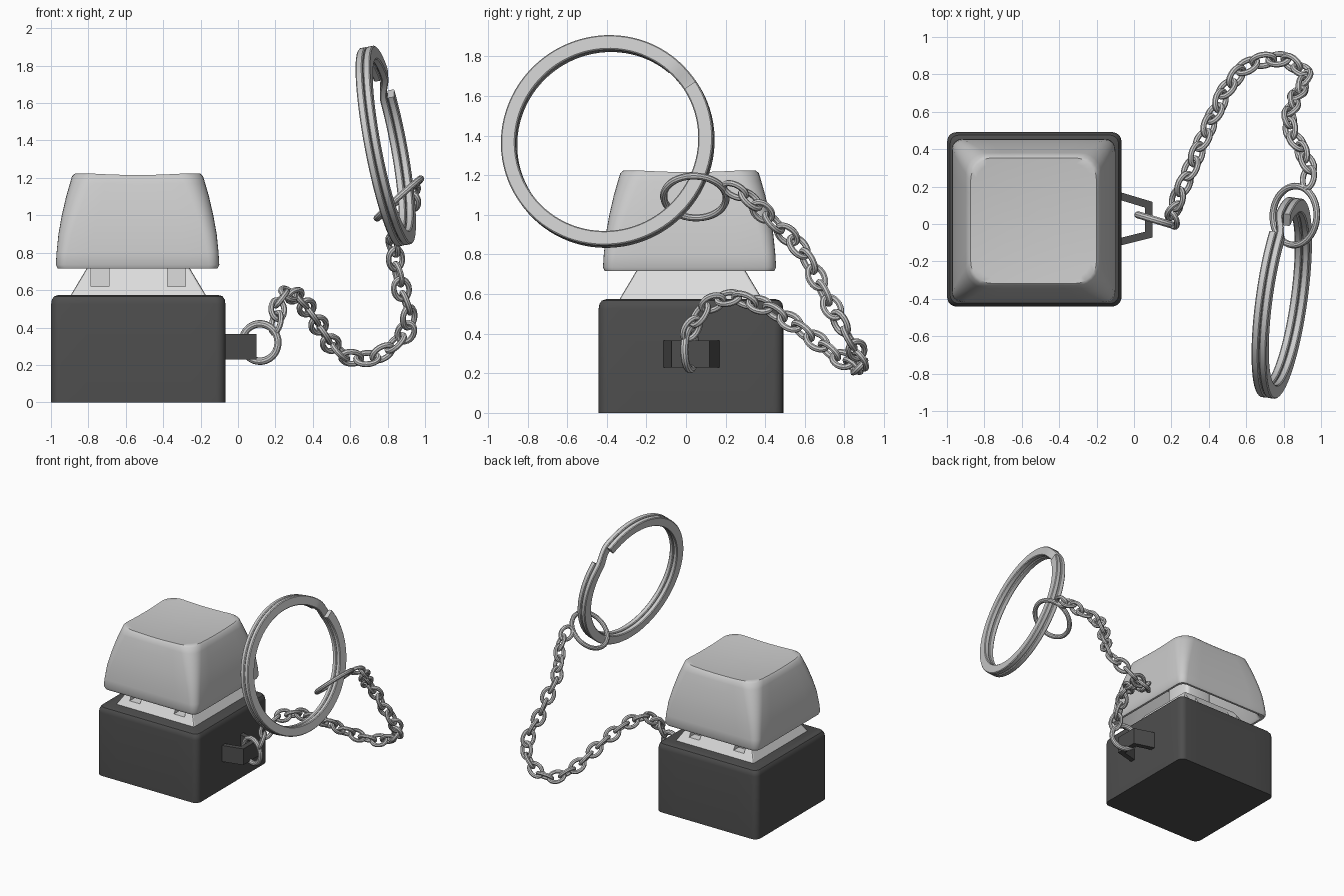
import bpy, bmesh
from math import pi, sin, cos, radians
from mathutils import Vector

cube = bpy.data.objects.get("Cube")
if cube:
    bpy.data.objects.remove(cube)


def material(name, value):
    m = bpy.data.materials.new(name)
    m.use_nodes = True
    colour = (value, value, value, 1)
    m.diffuse_color = colour
    m.node_tree.nodes["Principled BSDF"].inputs["Base Color"].default_value = colour
    return m


DARK = material("dark plastic", 0.075)
CAP = material("light grey plastic", 0.6)
CLEAR = material("pale plastic", 0.72)
METAL = material("steel grey", 0.6)


def loft(bm, rings, loop=False, caps=True):
    """Skin a list of closed rings; loop joins the last ring to the first."""
    rows = [[bm.verts.new(p) for p in ring] for ring in rings]
    n = len(rows[0])
    pairs = list(zip(rows, rows[1:])) + ([(rows[-1], rows[0])] if loop else [])
    for a, b in pairs:
        for i in range(n):
            j = (i + 1) % n
            bm.faces.new((a[i], a[j], b[j], b[i]))
    if caps and not loop:
        bm.faces.new(rows[0])
        bm.faces.new(rows[-1])


def finish(name, bm, mat, smooth=35):
    bmesh.ops.recalc_face_normals(bm, faces=bm.faces)
    mesh = bpy.data.meshes.new(name)
    bm.to_mesh(mesh)
    bm.free()
    mesh.materials.append(mat)
    obj = bpy.data.objects.new(name, mesh)
    bpy.context.collection.objects.link(obj)
    bpy.ops.object.select_all(action="DESELECT")
    obj.select_set(True)
    bpy.context.view_layer.objects.active = obj
    if smooth:
        bpy.ops.object.shade_smooth_by_angle(angle=radians(smooth))
    return obj


def rounded_square(centre, half, radius, z, steps=6, side=6):
    """Rounded square ring, with extra points along each straight side."""
    pts = []
    k = half - radius
    for q in range(4):
        a0 = q * pi / 2
        cx, cy = [(k, k), (-k, k), (-k, -k), (k, -k)][q]
        for i in range(steps + 1):
            a = a0 + i / steps * pi / 2
            pts.append(Vector((cx + radius * cos(a), cy + radius * sin(a), 0)))
        nx, ny = [(-k, k), (-k, -k), (k, -k), (k, k)][q]
        last = pts[-1]
        end = Vector((nx, ny, 0)) + radius * Vector((cos(a0 + pi / 2), sin(a0 + pi / 2), 0))
        pts += [last.lerp(end, i / side) for i in range(1, side)]
    shift = Vector((centre[0], centre[1], 0))
    return [p + shift + Vector((0, 0, z(p) if callable(z) else z)) for p in pts]


def sweep_oval(bm, centre, u, v, a, b, wire, segs=28, sides=10):
    """Round wire bent into an oval in the plane of u and v."""
    n = u.cross(v)
    rings = []
    for i in range(segs):
        t = 2 * pi * i / segs
        p = centre + u * a * cos(t) + v * b * sin(t)
        out = (u * b * cos(t) + v * a * sin(t)).normalized()
        rings.append([p + wire * (out * cos(s) + n * sin(s))
                      for s in (2 * pi * k / sides for k in range(sides))])
    loft(bm, rings, loop=True)


# Base block, rounded on its upright and top edges
MID = (-0.533, 0.025)
bm = bmesh.new()
loft(bm, [rounded_square(MID, h, r, z) for h, r, z in
          [(.466, .05, 0), (.466, .05, .525), (.462, .05, .55), (.45, .045, .567), (.425, .04, .575)]])
finish("base_block", bm, DARK)

# Switch housing: a tapered block with four notches
bm = bmesh.new()
loft(bm, [rounded_square(MID, h, .012, z, 2, 1) for h, z in [(.363, .57), (.25, .76)]])
housing = finish("switch_housing", bm, CLEAR, 0)
bm = bmesh.new()
for sx in (-1, 1):
    for sy in (-1, 1):
        box = bmesh.ops.create_cube(bm, size=1)["verts"]
        bmesh.ops.scale(bm, vec=(.096, .14, .16), verts=box)
        bmesh.ops.translate(bm, vec=(MID[0] + sx * .205, MID[1] + sy * .335, .70), verts=box)
cutter = finish("notch_cutter", bm, CLEAR, 0)
cutter.hide_render = True
bpy.context.view_layer.objects.active = housing
cut = housing.modifiers.new("notches", "BOOLEAN")
cut.object = cutter
cut.operation = "DIFFERENCE"
bpy.ops.object.modifier_apply(modifier=cut.name)
bpy.data.objects.remove(cutter)

# Stem between the housing and the keycap
bm = bmesh.new()
loft(bm, [rounded_square(MID, .12, .03, z, 3, 1) for z in (.74, 1.12)])
finish("switch_stem", bm, CLEAR)

# Keycap: hollow shell with bulging sides and a dished top
CAP_MID = (-0.537, 0.018)
RIM = .343


def dish(p):
    return 1.2 + .016 * (p.x ** 2 + p.y ** 2) / RIM ** 2


profile = [(.3, .08, 1.12), (.395, .05, .73), (.41, .05, .715), (.427, .05, .715), (.437, .055, .735),
           (.433, .06, .8), (.423, .07, .9), (.405, .085, 1.0), (.382, .1, 1.1), (.362, .11, 1.17)]
rings = [rounded_square(CAP_MID, h, r, z) for h, r, z in profile]
rings.append(rounded_square(CAP_MID, RIM + .007, .12, lambda p: dish(p) - .014))
rings += [rounded_square(CAP_MID, RIM * s, .12 * s, dish) for s in (.98, .9, .75, .55, .3, .05)]
bm = bmesh.new()
loft(bm, rings)
finish("keycap", bm, CAP, 40)

# Tapered strap loop on the side of the base
bm = bmesh.new()
outer = [(-.08, .172), (.1, .118), (.1, -.072), (-.08, -.117)]
inner = [(-.08, .13), (.058, .088), (.058, -.042), (-.08, -.076)]
outline = outer + inner[::-1]
low, high = [[bm.verts.new((x, y, z)) for x, y in outline] for z in (.23, .365)]
for i in range(len(outline)):
    j = (i + 1) % len(outline)
    bm.faces.new((low[i], low[j], high[j], high[i]))
for row in (low, high):
    for i in range(3):
        bm.faces.new((row[i], row[i + 1], row[6 - i], row[7 - i]))
finish("strap_loop", bm, DARK, 0)

# Jump rings at both ends of the chain
UP = Vector((0, 0, 1))
bm = bmesh.new()
sweep_oval(bm, Vector((.118, .02, .32)), Vector((1, -.3, 0)).normalized(), UP, .1, .1, .02, 40)
finish("base_jump_ring", bm, METAL)
bm = bmesh.new()
sweep_oval(bm, Vector((.86, .045, 1.09)), Vector((.74, -.1, .67)).normalized(),
           Vector((.1, 1, .04)).normalized(), .158, .158, .018, 40)
finish("top_jump_ring", bm, METAL)

# Chain: oval links spaced evenly on a smooth path, turned left and right in turn
path = [Vector(p) for p in [
    (.2, .0, .38), (.22, .1, .53), (.27, .22, .58), (.33, .36, .55), (.38, .48, .49), (.44, .61, .4),
    (.5, .73, .31), (.6, .84, .24), (.72, .88, .24), (.82, .87, .3), (.9, .82, .38), (.91, .76, .49),
    (.87, .69, .62), (.84, .61, .78), (.83, .53, .88), (.88, .42, .98), (.93, .32, 1.08), (.93, .21, 1.14)]]
fine = []
for i in range(len(path) - 1):
    p0, p1, p2 = path[max(i - 1, 0)], path[i], path[i + 1]
    p3 = path[min(i + 2, len(path) - 1)]
    for k in range(20):
        t = k / 20
        fine.append(p1 + (p2 - p0) * t / 2 + (p0 - p1 * 2.5 + p2 * 2 - p3 / 2) * t * t
                    + (p1 * 3 - p0 - p2 * 3 + p3) * t ** 3 / 2)
fine.append(path[-1])
lengths = [0]
for a, b in zip(fine, fine[1:]):
    lengths.append(lengths[-1] + (b - a).length)
count = round(lengths[-1] / .09)
bm = bmesh.new()
for link in range(count):
    goal = lengths[-1] * (link + .5) / count
    i = next(k for k, d in enumerate(lengths) if d >= goal)
    along = (fine[min(i + 3, len(fine) - 1)] - fine[max(i - 3, 0)]).normalized()
    side = along.cross(UP).normalized()
    turn = radians(45 if link % 2 else -45)
    across = side * cos(turn) + along.cross(side) * sin(turn)
    sweep_oval(bm, fine[i], along, across, .061, .042, .0155, 24, 8)
finish("chain_links", bm, METAL)

# Split ring: flat wire wound twice, stepping across at the kink
axis = Vector((1, -.14, .19)).normalized()
v = (UP - axis * UP.dot(axis)).normalized()
u = v.cross(axis)
centre = Vector((.79, -.395, 1.37))
section = [(-1, -.7), (-.85, -1), (.85, -1), (1, -.7), (1, .7), (.85, 1), (-.85, 1), (-1, .7)]
kink = radians(42)
rings = []
turns = 180
for i in range(turns + 1):
    t = radians(8) + (4 * pi - radians(16)) * i / turns
    s = min(max((t - 2 * pi) / radians(20) + .5, 0), 1)
    shift = .042 * (s * s * (3 - 2 * s) - .5)
    out = -u * cos(t + kink) + v * sin(t + kink)
    if u.y > 0:
        out = u * cos(t + kink) + v * sin(t + kink)
    rings.append([centre + out * (.503 + .037 * r) + axis * (shift + .019 * w) for r, w in section])
bm = bmesh.new()
loft(bm, rings)
finish("split_ring", bm, METAL, 30)
